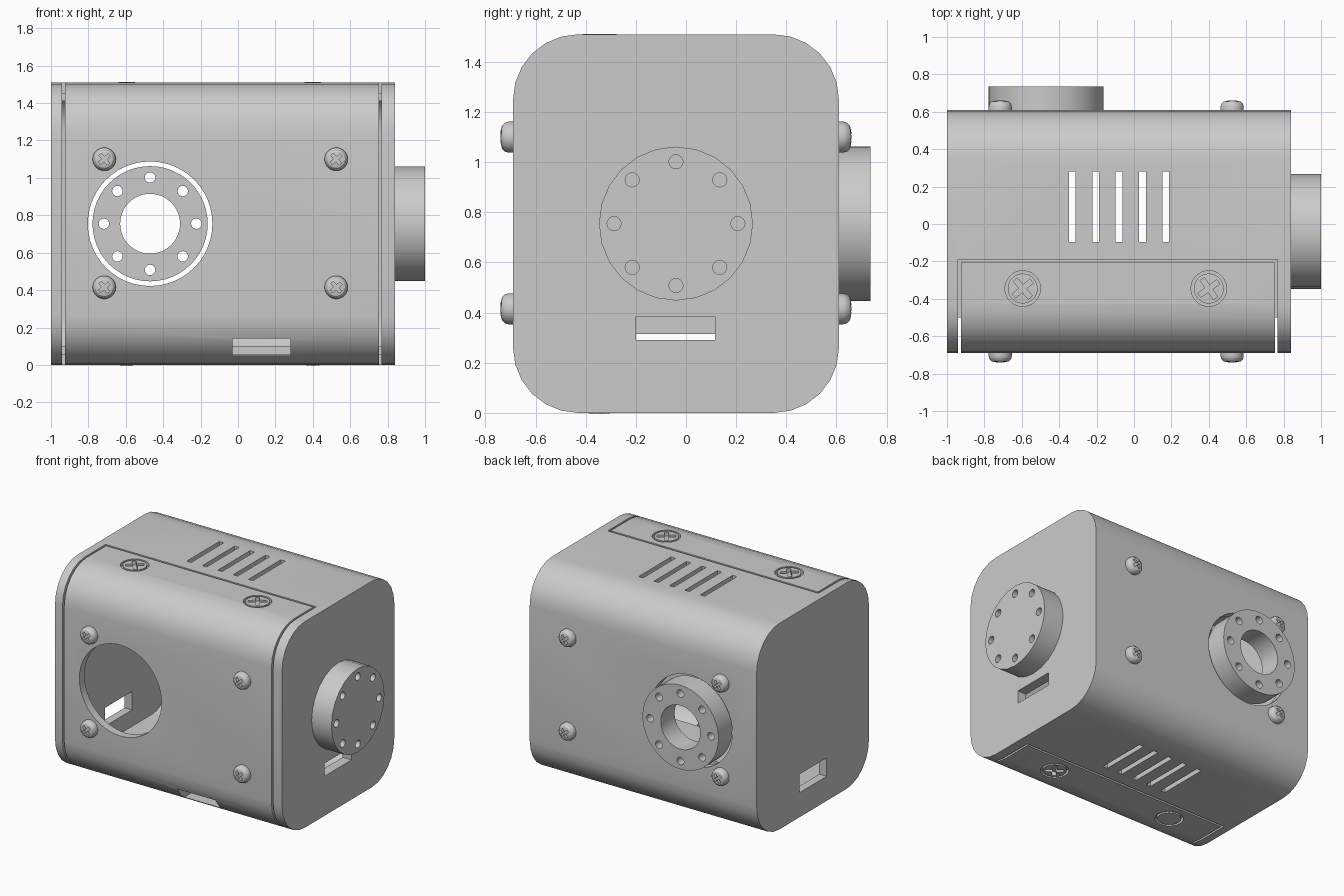
import bpy, bmesh
from math import pi, sin, cos, radians
from mathutils import Matrix, Vector

if "Cube" in bpy.data.objects:
    bpy.data.objects.remove(bpy.data.objects["Cube"])

GREY = bpy.data.materials.new("plain_grey")
GREY.use_nodes = True
GREY.diffuse_color = (0.6, 0.6, 0.6, 1)
GREY.node_tree.nodes["Principled BSDF"].inputs["Base Color"].default_value = (0.6, 0.6, 0.6, 1)

CY, CZ = -0.04, 0.755           # centre of the case section
HY, HZ, R, WALL = 0.65, 0.755, 0.26, 0.06
X0, X1 = -1.0, 0.84             # outer ends
I0, I1 = -0.94, 0.768           # inner faces of the end walls
AXES = {"x": Matrix.Rotation(pi / 2, 4, "Y"), "-y": Matrix.Rotation(pi / 2, 4, "X"),
        "y": Matrix.Rotation(-pi / 2, 4, "X"), "z": Matrix(), "-z": Matrix.Rotation(pi, 4, "X")}


def finish(bm, name):
    bmesh.ops.recalc_face_normals(bm, faces=bm.faces)
    mesh = bpy.data.meshes.new(name)
    bm.to_mesh(mesh)
    bm.free()
    mesh.materials.append(GREY)
    obj = bpy.data.objects.new(name, mesh)
    bpy.context.collection.objects.link(obj)
    return obj


def box(name, lo, hi, matrix=Matrix()):
    lo, hi = Vector(lo), Vector(hi)
    bm = bmesh.new()
    bmesh.ops.create_cube(bm, size=1)
    bmesh.ops.scale(bm, vec=hi - lo, verts=bm.verts)
    bmesh.ops.translate(bm, vec=(lo + hi) / 2, verts=bm.verts)
    bm.transform(matrix)
    return finish(bm, name)


def cylinder(name, radius, h0, h1, matrix, sides=48):
    bm = bmesh.new()
    bmesh.ops.create_cone(bm, cap_ends=True, segments=sides, radius1=radius, radius2=radius,
                          depth=h1 - h0, matrix=Matrix.Translation((0, 0, (h0 + h1) / 2)))
    bm.transform(matrix)
    return finish(bm, name)


def rounded_bar(name, x0, x1, inset):
    """Rounded-rectangle section swept along x."""
    r, steps = R - inset, 6
    bm = bmesh.new()
    ring = []
    for corner, (sy, sz) in enumerate([(1, 1), (-1, 1), (-1, -1), (1, -1)]):
        for i in range(steps + 1):
            a = (corner + i / steps) * pi / 2
            ring.append(bm.verts.new((x0, CY + sy * (HY - R) + r * cos(a),
                                      CZ + sz * (HZ - R) + r * sin(a))))
    cap = bm.faces.new(ring)
    out = bmesh.ops.extrude_face_region(bm, geom=[cap], use_keep_orig=True)
    moved = [v for v in out["geom"] if isinstance(v, bmesh.types.BMVert)]
    bmesh.ops.translate(bm, vec=(x1 - x0, 0, 0), verts=moved)
    return finish(bm, name)


def cut(obj, *cutters, operation="DIFFERENCE"):
    """Apply booleans one by one and discard the cutters."""
    for c in cutters:
        mod = obj.modifiers.new("cut", "BOOLEAN")
        mod.operation, mod.solver, mod.object = operation, "EXACT", c
        bpy.context.view_layer.objects.active = obj
        bpy.ops.object.modifier_apply(modifier=mod.name)
        bpy.data.objects.remove(c)
    return obj


def place(loc, axis, turn=0):
    return Matrix.Translation(loc) @ AXES[axis] @ Matrix.Rotation(radians(turn), 4, "Z")


def screw(name, profile, loc, axis, turn, arm, width, depth):
    """Lathed head with a cross recess."""
    m, bm = place(loc, axis, turn), bmesh.new()
    verts = [bm.verts.new((r, 0, h)) for r, h in profile]
    edges = [bm.edges.new(p) for p in zip(verts, verts[1:])]
    bmesh.ops.spin(bm, geom=verts + edges, axis=(0, 0, 1), cent=(0, 0, 0),
                   angle=2 * pi, steps=32)
    bmesh.ops.remove_doubles(bm, verts=bm.verts, dist=1e-5)
    bm.transform(m)
    head = finish(bm, name)
    top = profile[-1][1]
    return cut(head, *[box("cutter", (-a, -b, top - depth), (a, b, top + 0.1), m)
                       for a, b in ((arm, width), (width, arm))])


def bolt_holes(centre, axis, h0, h1):
    return [cylinder("cutter", 0.028, h0, h1, place(centre, axis) @
                     Matrix.Translation((0.247 * cos(k * pi / 4), 0.247 * sin(k * pi / 4), 0)), 16)
            for k in range(8)]


# Main case: hollow shell, open where the front cover sits
case = rounded_bar("main_case", X0, X1, 0)
cut(case, rounded_bar("cutter", I0, I1, WALL),
    box("cutter", (I0, -1, -1), (I1, -0.19, 2)))
HUB = (-0.47, 0, 0.755)
cut(case, cylinder("cutter", 0.333, 0.4, 0.8, place(HUB, "y")),
    box("cutter", (0.7, -0.2, 0.29), (0.9, 0.115, 0.385)),
    box("cutter", (-1.1, -0.2, 0.18), (-0.9, 0.115, 0.315)))

# Ventilation slots through top and bottom
for i in range(5):
    x = -0.33 + 0.125 * i
    cut(case, box("cutter", (x - 0.018, -0.095, -1), (x + 0.018, 0.28, 2)))

# Front cover with a round opening and a cable slot
cover = rounded_bar("front_cover", I0 + 0.014, I1 - 0.014, 0)
cut(cover, rounded_bar("cutter", -2, 2, WALL),
    box("cutter", (-2, -0.205, -1), (2, 2, 3)),
    cylinder("cutter", 0.333, 0.4, 0.8, place(HUB, "-y")),
    box("cutter", (-0.03, -0.8, 0.05), (0.28, -0.45, 0.14)))

# Top and bottom: support lip and two countersunk screws each
FLAT = [(0, -0.04), (0.08, -0.04), (0.08, 0), (0, 0.003)]
for side, z, axis in (("top", 2 * HZ, "z"), ("bottom", 0, "-z")):
    s = 1 if axis == "z" else -1
    za, zb = sorted((z - s * 0.1, z - s * 0.055))
    box(side + "_lip", (I0, -0.5, za), (I1, -0.11, zb))
    for x, turn in ((-0.595, 40), (0.4, 35)):
        loc = (x, -0.345, z)
        cut(cover, cylinder("cutter", 0.095, -0.03, 0.1, place(loc, axis)))
        screw(side + "_flush_screw", FLAT, loc, axis, turn, 0.062, 0.014, 0.03)

# Domed screws on front and back
DOME = [(0, -0.01), (0.062, -0.01), (0.062, 0.018), (0.058, 0.032), (0.046, 0.044),
        (0.026, 0.049), (0, 0.05)]
for side, y, axis in (("front", CY - HY, "-y"), ("back", CY + HY, "y")):
    for x in (-0.715, 0.525):
        for z in (0.415, 1.1):
            screw(side + "_dome_screw", DOME, (x, y, z), axis, 40, 0.034, 0.009, 0.025)

# Solid output disc on the left end, with blind holes
END = (X1, CY, CZ)
disc = cylinder("end_disc", 0.307, -0.01, 0.16, place(END, "x"), 24)
cut(disc, *bolt_holes(END, "x", 0.1, 0.2))

# Ring-shaped output hub in the back opening
hub = cylinder("back_hub", 0.308, 0.575, 0.735, place(HUB, "y"))
cut(hub, cylinder("cutter", 0.16, 0.4, 0.9, place(HUB, "y")), *bolt_holes(HUB, "y", 0.4, 0.9))

# Smooth curved faces, keep edges sharp
for obj in bpy.context.collection.objects:
    if obj.type == "MESH" and GREY.name in obj.data.materials:
        bpy.ops.object.select_all(action="DESELECT")
        obj.select_set(True)
        bpy.context.view_layer.objects.active = obj
        bpy.ops.object.shade_smooth_by_angle(angle=radians(30))
